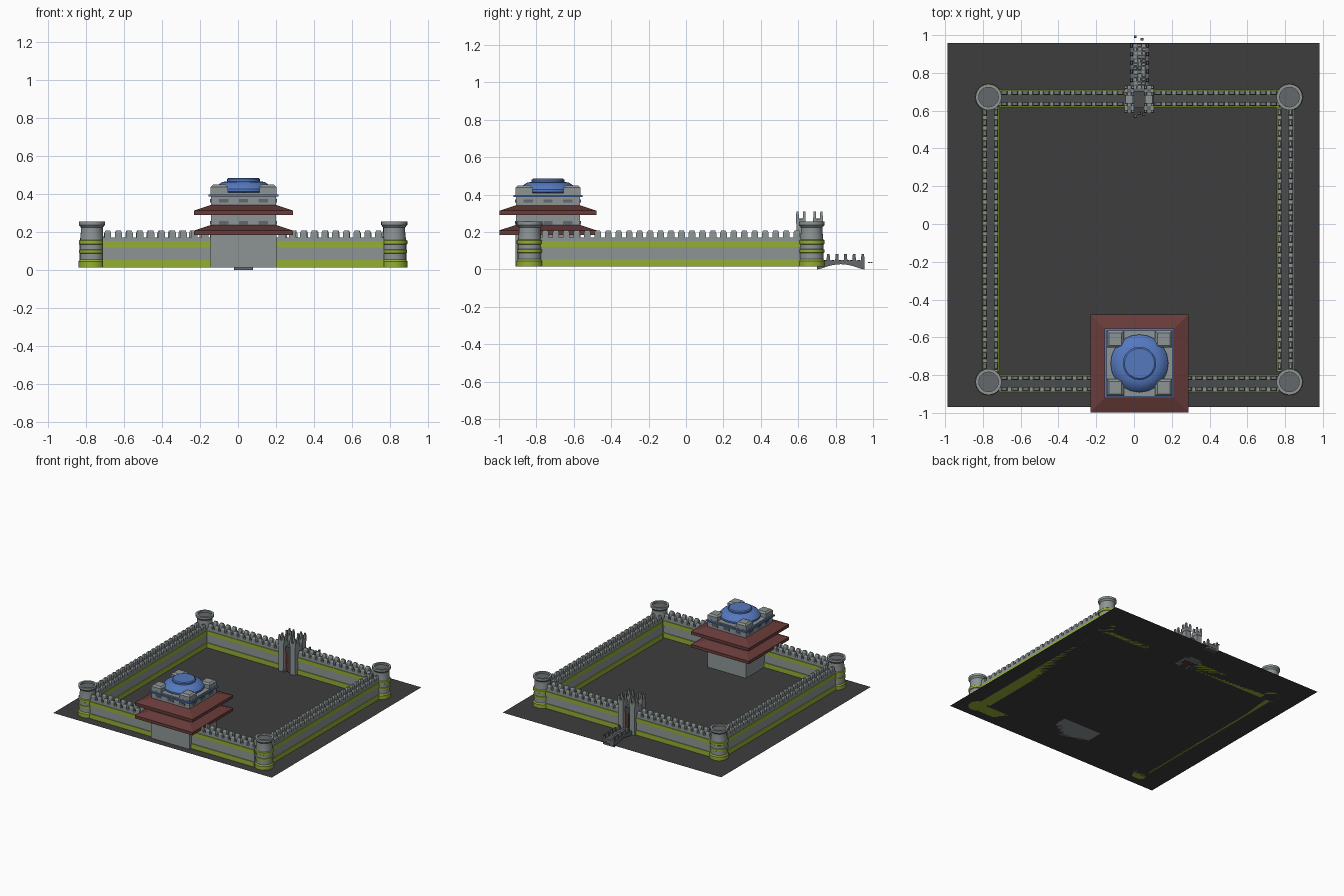
import bpy, bmesh, math, random

if "Cube" in bpy.data.objects:
    bpy.data.objects.remove(bpy.data.objects["Cube"])
random.seed(4)

def mat(name, r, g, b):
    m = bpy.data.materials.new(name)
    m.diffuse_color = (r, g, b, 1)
    m.use_nodes = True
    m.node_tree.nodes["Principled BSDF"].inputs["Base Color"].default_value = m.diffuse_color
    return m

STONE = mat("grey stone", 0.27, 0.30, 0.30)
DARK = mat("dark stone", 0.13, 0.14, 0.15)
WALK = mat("walkway grey", 0.07, 0.075, 0.075)
GROUND = mat("dark ground", 0.048, 0.048, 0.048)
GREEN = mat("moss green", 0.30, 0.42, 0.035)
RED = mat("roof red", 0.14, 0.045, 0.042)
BLUE = mat("dome blue", 0.09, 0.19, 0.52)
DOOR = mat("door red", 0.17, 0.03, 0.025)

def finish(bm, name, mats):
    me = bpy.data.meshes.new(name)
    bmesh.ops.recalc_face_normals(bm, faces=bm.faces)
    bm.to_mesh(me)
    bm.free()
    for m in mats:
        me.materials.append(m)
    ob = bpy.data.objects.new(name, me)
    bpy.context.collection.objects.link(ob)
    return ob

def boxes(name, m, items):
    """Each item: x0, x1, y0, y1, z0, z1 and optional inset of the top."""
    bm = bmesh.new()
    for it in items:
        x0, x1, y0, y1, z0, z1 = it[:6]
        t = it[6] if len(it) > 6 else 0
        lo = [bm.verts.new(p) for p in ((x0, y0, z0), (x1, y0, z0), (x1, y1, z0), (x0, y1, z0))]
        hi = [bm.verts.new(p) for p in ((x0+t, y0+t, z1), (x1-t, y0+t, z1), (x1-t, y1-t, z1), (x0+t, y1-t, z1))]
        bm.faces.new(lo[::-1])
        bm.faces.new(hi)
        for i in range(4):
            j = (i + 1) % 4
            bm.faces.new((lo[i], lo[j], hi[j], hi[i]))
    return finish(bm, name, [m])

def lathe(name, cx, cy, prof, mats, n=24):
    """Profile points: radius, height, material of the strip above."""
    bm = bmesh.new()
    rings = [[bm.verts.new((cx + r*math.cos(2*math.pi*i/n), cy + r*math.sin(2*math.pi*i/n), z))
              for i in range(n)] for r, z, _ in prof]
    for k in range(len(prof) - 1):
        for i in range(n):
            j = (i + 1) % n
            f = bm.faces.new((rings[k][i], rings[k][j], rings[k+1][j], rings[k+1][i]))
            f.material_index = prof[k][2]
            f.smooth = True
    bm.faces.new(rings[0][::-1]).material_index = prof[0][2]
    bm.faces.new(rings[-1]).material_index = prof[-1][2]
    ob = finish(bm, name, mats)
    bpy.context.view_layer.objects.active = ob
    ob.select_set(True)
    bpy.ops.object.shade_smooth_by_angle(angle=math.radians(30))
    ob.select_set(False)
    return ob

Z0 = 0.015
# ground sheet
bm = bmesh.new()
bm.faces.new([bm.verts.new(p) for p in ((-0.987, -0.968, Z0), (0.982, -0.968, Z0), (0.982, 0.957, Z0), (-0.987, 0.957, Z0))])
finish(bm, "ground", [GROUND])

# corner towers with green rings and a sunken top
tower = [(0.071, Z0, 1), (0.071, 0.045, 1), (0.064, 0.055, 0), (0.064, 0.088, 1), (0.068, 0.09, 1),
         (0.068, 0.106, 1), (0.064, 0.108, 0), (0.064, 0.134, 1), (0.069, 0.137, 1), (0.069, 0.155, 1),
         (0.062, 0.16, 0), (0.058, 0.20, 0), (0.058, 0.225, 0), (0.069, 0.238, 0), (0.069, 0.256, 0),
         (0.052, 0.256, 0), (0.052, 0.243, 2)]
for x in (-0.77, 0.823):
    for y in (-0.836, 0.672):
        lathe("corner_tower", x, y, tower, [STONE, GREEN, DARK])

# curtain walls
def wall(name, along_x, a, b, c):
    def b6(s0, s1, o0, o1, z0, z1, t=0):
        return (s0, s1, c+o0, c+o1, z0, z1, t) if along_x else (c+o0, c+o1, s0, s1, z0, z1, t)
    boxes(name + "_green_bands", GREEN, [b6(a, b, -0.047, 0.047, Z0, 0.054), b6(a, b, -0.046, 0.046, 0.12, 0.152)])
    boxes(name + "_walkway", WALK, [b6(a, b, -0.02, 0.02, 0.15, 0.156)])
    parts = [b6(a, b, -0.041, 0.041, 0.05, 0.125)]
    n = max(1, round((b - a) / 0.057))
    step = (b - a) / n
    for s in (-1, 1):
        o0, o1 = sorted((s*0.018, s*0.041))
        parts.append(b6(a, b, o0, o1, 0.15, 0.172))
        for i in range(n):
            m = a + (i + 0.5) * step
            parts.append(b6(m-0.018, m+0.018, o0, o1, 0.172, 0.195))
            parts.append(b6(m-0.018, m+0.018, o0, o1, 0.195, 0.208, 0.006))
    boxes(name + "_stone", STONE, parts)

wall("left_wall", False, -0.78, 0.62, -0.76)
wall("right_wall", False, -0.78, 0.62, 0.80)
wall("front_wall_left", True, -0.715, -0.145, -0.845)
wall("front_wall_right", True, 0.203, 0.768, -0.845)
wall("back_wall_left", True, -0.715, -0.045, 0.665)
wall("back_wall_right", True, 0.10, 0.768, 0.665)

# keep: stacked storeys
KX, KY = 0.029, -0.738
def kbox(h, z0, z1, t=0):
    return (KX-h, KX+h, KY-h, KY+h, z0, z1, t)
boxes("keep_body", STONE, [kbox(0.174, Z0, 0.20), kbox(0.172, 0.20, 0.30), kbox(0.172, 0.33, 0.39), kbox(0.174, 0.398, 0.408)])
boxes("keep_blue_trim", BLUE, [kbox(0.184, 0.388, 0.399)])

# red skirt roofs
for name, z in (("lower_roof", 0.185), ("upper_roof", 0.29)):
    boxes(name, RED, [kbox(0.26, z, z+0.024), kbox(0.26, z+0.024, z+0.052, 0.085)])

# windows: shallow plates on every side
wins = []
for z in (0.25, 0.366):
    for o in (-0.105, 0, 0.105):
        for s in (-1, 1):
            p, q = sorted((s*0.17, s*0.176))
            wins.append((KX+o-0.025, KX+o+0.025, KY+p, KY+q, z-0.009, z+0.009))
            wins.append((KX+p, KX+q, KY+o-0.025, KY+o+0.025, z-0.009, z+0.009))
boxes("keep_windows", DARK, wins)

# roof corner blocks and dome
blocks = []
for sx in (-1, 1):
    for sy in (-1, 1):
        cx, cy = KX + sx*0.128, KY + sy*0.128
        blocks += [(cx-0.045, cx+0.045, cy-0.045, cy+0.045, 0.40, 0.438),
                   (cx-0.045, cx+0.045, cy-0.045, cy+0.045, 0.438, 0.45, 0.012)]
boxes("keep_corner_blocks", STONE, blocks)
lathe("dome", KX, KY, [(0.125, 0.40, 0), (0.153, 0.415, 0), (0.153, 0.428, 0), (0.138, 0.447, 0), (0.112, 0.464, 0),
                       (0.088, 0.468, 0), (0.088, 0.479, 0), (0.08, 0.485, 0)], [BLUE], 20)

# gatehouse: four turrets, side walls, lintel, doors
GX, GY = 0.027, 0.66
turrets, caps, deco = [], [], []
for sx in (-1, 1):
    x = GX + sx*0.052
    turrets.append((x-0.02, x+0.02, GY-0.06, GY+0.06, Z0, 0.235))
    for sy in (-1, 1):
        y = GY + sy*0.046
        turrets.append((x-0.023, x+0.023, y-0.023, y+0.023, Z0, 0.25))
        caps.append((x-0.026, x+0.026, y-0.026, y+0.026, 0.245, 0.27))
        deco.append((x-0.012, x+0.012, y-0.012, y+0.012, 0.27, 0.273))
        for mx in (-1, 1):
            for my in (-1, 1):
                px, py = x + mx*0.018, y + my*0.018
                caps.append((px-0.008, px+0.008, py-0.008, py+0.008, 0.27, 0.31, 0.002))
boxes("gate_turrets", STONE, turrets)
boxes("gate_turret_crowns", STONE, caps)
boxes("gate_turret_tops", DARK, deco)
boxes("gate_lintel", WALK, [(GX-0.035, GX+0.035, GY-0.045, GY+0.045, 0.17, 0.215)])
boxes("gate_doors", DOOR, [(GX-0.033, GX+0.033, GY-0.04, GY+0.04, Z0, 0.17)])
boxes("gate_door_bars", WALK, [(GX-0.003, GX+0.003, GY-0.043, GY+0.043, Z0, 0.17),
                               (GX-0.033, GX+0.033, GY-0.043, GY+0.043, 0.08, 0.086)])

# arched bridge: side profile extruded across
BX0, BX1, Y0, Y1 = -0.022, 0.079, 0.70, 0.955
N = 10
side = [(Y1, 0.047), (Y0, 0.047), (Y0, 0.0)]
side += [(Y0+0.02+(Y1-Y0-0.04)*i/N, 0.004+0.024*math.sin(math.pi*i/N)) for i in range(N+1)]
side += [(Y1, 0.0)]
bm = bmesh.new()
A = [bm.verts.new((BX0, y, z)) for y, z in side]
B = [bm.verts.new((BX1, y, z)) for y, z in side]
bm.faces.new(A)
bm.faces.new(B[::-1])
for i in range(len(A)):
    j = (i + 1) % len(A)
    bm.faces.new((A[i], A[j], B[j], B[i]))
finish(bm, "bridge_arch", [DARK])

# bridge posts and paving stones, with loose stones at each end
posts = []
for i in range(6):
    y = 0.715 + 0.046*i
    for x in (BX0+0.008, BX1-0.008):
        posts.append((x-0.008, x+0.008, y-0.01, y+0.01, 0.045, 0.082, 0.003))
boxes("bridge_posts", DARK, posts)
paving = []
for r in range(12):
    for c in range(3):
        x = BX0 + 0.018 + 0.022*c + random.uniform(0, 0.003)
        y = 0.715 + 0.02*r + random.uniform(0, 0.003)
        paving.append((x, x+0.019, y, y+0.016, 0.045, 0.05, 0.002))
for x, y in ((0.0, 0.985), (0.035, 0.972), (0.0, 0.565), (0.02, 0.58), (0.045, 0.575)):
    paving.append((x, x+0.014, y, y+0.013, 0.034, 0.041, 0.002))
boxes("bridge_paving", STONE, paving)
